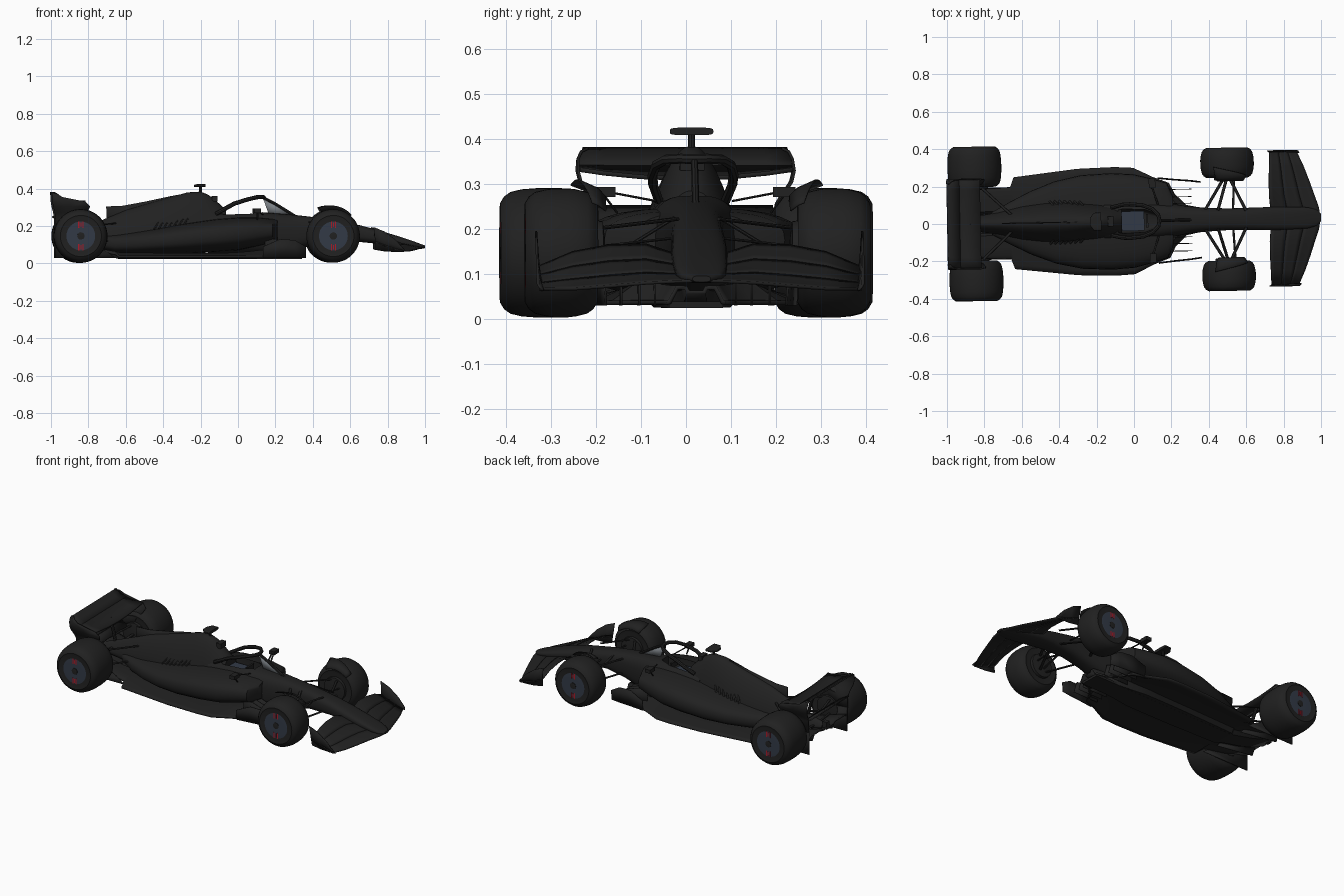
import bpy, bmesh, math
from mathutils import Matrix, Vector

if "Cube" in bpy.data.objects:
    bpy.data.objects.remove(bpy.data.objects["Cube"])


def material(name, rgb):
    m = bpy.data.materials.new(name)
    m.use_nodes = True
    m.diffuse_color = (*rgb, 1)
    bsdf = m.node_tree.nodes["Principled BSDF"]
    bsdf.inputs["Base Color"].default_value = (*rgb, 1)
    bsdf.inputs["Roughness"].default_value = 0.6
    return m


BLACK = material("carbon black", (0.015, 0.015, 0.015))
BLUE = material("blue grey", (0.032, 0.042, 0.062))
RED = material("red", (0.4, 0.01, 0.02))
GLASS = material("screen grey", (0.2, 0.22, 0.24))
PARTS = []


def build(name, verts, faces, mat=BLACK, solid=0):
    me = bpy.data.meshes.new(name)
    me.from_pydata(verts, [], faces)
    bm = bmesh.new()
    bm.from_mesh(me)
    bmesh.ops.remove_doubles(bm, verts=bm.verts, dist=1e-5)
    bmesh.ops.recalc_face_normals(bm, faces=bm.faces)
    bm.to_mesh(me)
    bm.free()
    me.materials.append(mat)
    ob = bpy.data.objects.new(name, me)
    bpy.context.collection.objects.link(ob)
    if solid:
        mod = ob.modifiers.new("thickness", 'SOLIDIFY')
        mod.thickness, mod.offset = solid, 0
    PARTS.append(ob)
    return ob


def sheet(name, rows, solid=0.005, mat=BLACK, ring=False, caps=False):
    """Skin rows of points; ring closes each row, caps fills both ends."""
    n, verts = len(rows[0]), [p for r in rows for p in r]
    faces = [(i*n+j, i*n+(j+1) % n, (i+1)*n+(j+1) % n, (i+1)*n+j)
             for i in range(len(rows)-1) for j in range(n if ring else n-1)]
    if caps:
        faces += [tuple(range(n)), tuple(range(len(verts)-n, len(verts)))]
    return build(name, verts, faces, mat, solid)


def hull(name, sections, power=2.6, taper=0.0, n=32):
    """Loft rounded sections (x, half width, bottom, top)."""
    rows = []
    for x, w, lo, hi in sections:
        row = []
        for k in range(n):
            a = 2*math.pi*k/n
            c, s = math.cos(a), math.sin(a)
            c = math.copysign(abs(c)**(2/power), c)
            s = math.copysign(abs(s)**(2/power), s)
            row.append((x, w*c*(1-taper*s), (lo+hi)/2+(hi-lo)/2*s))
        rows.append(row)
    return sheet(name, rows, 0, ring=True, caps=True)


def plate(name, pts, y, solid=0.006, mat=BLACK):
    """Flat upright plate from (x, z) points."""
    return build(name, [(x, y, z) for x, z in pts], [tuple(range(len(pts)))], mat, solid)


def box(name, c, size, mat=BLACK):
    s = [v/2 for v in size]
    rows = [[(c[0]+i*s[0], c[1]+j*s[1], c[2]+k*s[2])
             for j, k in ((-1, -1), (1, -1), (1, 1), (-1, 1))] for i in (-1, 1)]
    return sheet(name, rows, 0, mat, True, True)


def tube(name, pts, r, flat=1.0, n=8):
    rows = []
    for i, p in enumerate(pts):
        d = Vector(pts[min(i+1, len(pts)-1)]) - Vector(pts[max(i-1, 0)])
        u = d.cross(Vector((0, 0, 1)) if abs(d.normalized().z) < 0.9 else Vector((1, 0, 0))).normalized()
        v = d.cross(u).normalized()
        rows.append([Vector(p)+u*r*math.cos(2*math.pi*k/n)+v*r*flat*math.sin(2*math.pi*k/n) for k in range(n)])
    return sheet(name, rows, 0, ring=True, caps=True)


def spin(name, profile, cx, cz, side, mat=BLACK, n=48):
    """Turn (radius, y) points round an axle along y."""
    rows = [[(cx+r*math.cos(2*math.pi*k/n), side*y, cz+r*math.sin(2*math.pi*k/n)) for k in range(n)]
            for r, y in profile]
    return sheet(name, rows, 0, mat, True, True)


# Monocoque with nose, sidepods, and the cockpit cut through both
tub = hull("chassis_and_nose", [
    (-.16, .1, .05, .27), (0, .105, .05, .275), (.12, .1, .05, .275), (.2, .09, .05, .268),
    (.28, .075, .06, .262), (.37, .065, .09, .252), (.5, .058, .115, .235), (.65, .06, .115, .205),
    (.75, .062, .105, .178), (.85, .06, .092, .148), (.93, .056, .085, .122), (.975, .044, .08, .105),
    (1, .02, .082, .096)], 2.8)
pods = hull("sidepods", [
    (.21, .13, .12, .235), (.18, .2, .11, .24), (.1, .225, .09, .247), (0, .25, .07, .247), (-.12, .258, .06, .238),
    (-.28, .25, .052, .215), (-.42, .22, .05, .19), (-.55, .17, .05, .17), (-.66, .115, .055, .155),
    (-.76, .06, .08, .15)], 2.7)
cutter = hull("cockpit_cutter", [(-.085, .06, .18, .5), (-.06, .066, .18, .5), (.06, .06, .18, .5),
                                 (.13, .035, .18, .5)], 6)
for ob in (tub, pods):
    cut = ob.modifiers.new("cockpit", 'BOOLEAN')
    cut.operation, cut.object = 'DIFFERENCE', cutter
    bpy.context.view_layer.objects.active = ob
    bpy.ops.object.modifier_apply(modifier="cockpit")
PARTS.remove(cutter)
bpy.data.objects.remove(cutter)
box("seat", (-.01, 0, .205), (.13, .105, .05), BLUE)
box("steering_wheel", (.07, 0, .25), (.012, .07, .03))

# Engine cover and fin
hull("engine_cover", [
    (-.065, .085, .08, .285), (-.09, .085, .08, .31), (-.12, .085, .08, .338), (-.16, .085, .08, .368),
    (-.2, .088, .08, .384), (-.27, .092, .08, .38), (-.36, .1, .08, .355), (-.48, .095, .08, .32),
    (-.6, .08, .08, .285), (-.72, .055, .08, .235), (-.88, .03, .1, .17), (-.95, .02, .12, .15)], 2.4, .42)
plate("engine_fin", [(-.7, .2), (-.705, .305), (-.62, .308), (-.5, .33), (-.36, .36), (-.25, .38), (-.25, .2)], 0)
box("air_intake", (-.125, 0, .345), (.03, .055, .03))
tube("camera_stalk", [(-.2, 0, .37), (-.2, 0, .415)], .008)
hull("camera_bar", [(-.235, .02, .41, .42), (-.215, .048, .408, .425), (-.175, .048, .408, .425)], 4)

# Floor with a venturi tunnel each side, rising into the diffuser: x, half width, tunnel, centre
floor = [(.35, .065, .07, .06), (.28, .08, .07, .04), (.22, .14, .075, .03), (.19, .2, .075, .03),
         (.1, .235, .065, .03), (.06, .255, .06, .03), (0, .284, .055, .03), (-.1, .29, .05, .03),
         (-.3, .284, .05, .03), (-.64, .245, .055, .03), (-.66, .19, .06, .035), (-.82, .19, .09, .07),
         (-.98, .19, .14, .13)]
rows = []
for x, w, h, c in floor:
    half = [(w, .036 if x > -.65 else h-.01), (w*.9, .038 if x > -.65 else h), (w*.65, h), (w*.35, h), (w*.28, c)]
    rows.append([(x, -y, z) for y, z in half] + [(x, y, z) for y, z in half[::-1]])
sheet("floor_and_diffuser", rows, .01)
box("plank", (-.15, 0, .032), (.98, .12, .014))

# Front wing in three elements: y, leading x, trailing x, leading z, trailing z
stations = [(0, .998, .76, .085, .12), (.06, .988, .73, .083, .145), (.12, .967, .725, .08, .165),
            (.2, .94, .725, .073, .163), (.28, .91, .728, .067, .148), (.358, .875, .73, .066, .115)]
full = [(-s[0], *s[1:]) for s in stations[:0:-1]] + stations
for name, a, b in (("main", 0, .33), ("middle", .335, .665), ("upper", .67, 1)):
    rows = []
    for y, lx, tx, lz, tz in full:
        ts = [a+(b-a)*k/4 for k in range(5)]
        rows.append([(lx+(tx-lx)*t, y, lz+(tz-lz)*t**1.25) for t in ts])
    sheet("front_wing_" + name, rows, .007)

# Rear wing
span = [-.236, -.18, -.1, 0, .1, .18, .236]
sheet("rear_wing_main", [[(-.82, y, .312+.35*y*y), (-.88, y, .312+.35*y*y), (-.935, y, .337)] for y in span], .01)
sheet("rear_wing_flap", [[(-.932, y, .34), (-.965, y, .352), (-.997, y*.96, .379)] for y in span], .008)
for i, z in enumerate((.185, .215)):
    sheet(f"beam_wing_{i}", [[(-.89-.04*i, y, z), (-.95-.04*i, y, z+.035)] for y in (-.195, 0, .195)], .007)
tube("rear_wing_pylon", [(-.84, 0, .15), (-.86, 0, .24), (-.885, 0, .315)], .01)
box("rear_light", (-.965, 0, .14), (.03, .03, .045))

# Halo and the screen under its pillar
hoop = [(-.12, .075, .265), (-.06, .088, .298), (-.02, .09, .32), (.05, .083, .342), (.1, .062, .354),
        (.13, .03, .356)]
tube("halo_hoop", hoop + [(.137, 0, .355)] + [(x, -y, z) for x, y, z in hoop[::-1]], .011)
tube("halo_pillar", [(.135, 0, .352), (.2, 0, .318), (.31, 0, .25)], .008)
plate("screen", [(.135, .345), (.2, .313), (.285, .262), (.165, .262)], 0, .004, GLASS)


def wheel(label, cx, r, inner, outer, s):
    """Tyre, coloured cover, hub nut, marks and inner drum."""
    cz, w = .147, outer-inner
    half = [(.095, 0), (.11, -.003), (.125, .006), (.135, .02), (.141, .045), (r, .4*w)]
    prof = [(q, outer-d) for q, d in half] + [(q, inner+d) for q, d in half[::-1]]
    spin(label + "_tyre", prof, cx, cz, s)
    spin(label + "_cover", [(.096, outer-.012), (.094, outer-.001), (.06, outer+.001), (.02, outer)],
         cx, cz, s, BLUE)
    spin(label + "_hub", [(.02, outer-.01), (.019, outer+.002), (.008, outer+.003)], cx, cz, s, n=20)
    spin(label + "_drum", [(.075, inner+.02), (.07, inner-.015), (.03, inner-.02)], cx, cz, s, n=32)
    for up in (-1, 1):
        for k, length in enumerate((.034, .024, .034)):
            box(f"{label}_mark_{up}_{k}", (cx+(k-1)*.011, s*(outer-.0005), cz+up*.06),
                (.006, .005, length), RED)


# Paired parts
for s, side in ((1, "left"), (-1, "right")):
    wheel(side + "_front", .503, .143, .225, .38, s)
    wheel(side + "_rear", -.848, .144, .2, .41, s)

    def arm(name, a, b, r=.008):
        tube(f"{side}_{name}", [(p[0], s*p[1], p[2]) for p in (a, b)], r, .5)
    for z, zi in ((.2, .222), (.11, .135)):
        arm("front_arm_fore", (.51, .23, z), (.6, .045, zi))
        arm("front_arm_aft", (.49, .23, z), (.38, .05, zi))
        arm("rear_arm_fore", (-.83, .21, z), (-.65, .04, z+.015))
        arm("rear_arm_aft", (-.86, .21, z), (-.9, .02, z-.02 if z > .15 else z+.02))
    arm("front_push_rod", (.5, .22, .12), (.45, .05, .225))
    arm("front_steering_rod", (.54, .23, .16), (.53, .05, .18), .006)
    arm("drive_shaft", (-.848, .21, .147), (-.848, .02, .147), .011)
    # Deflectors beside the front tyres, growing taller towards the back
    rows = []
    for k in range(9):
        a, t = math.radians(48+k*8.5), k/8
        rows.append([(.503+q*math.cos(a), s*y, .147+q*math.sin(a))
                     for q, y in ((.125, .205), (.143, .222), (.15+.018*t, .235+.045*t))])
    sheet(side + "_tyre_deflector", rows, .004)
    # Front wing endplate, flared outward at the top
    rows = [[(x, s*.35, lo), (x-.005, s*.358, (lo+hi)/2), (x-.012, s*.362, hi)]
            for x, lo, hi in ((.89, .064, .08), (.85, .062, .125), (.79, .065, .17), (.73, .075, .195))]
    sheet(side + "_front_endplate", rows, .005)
    # Rear wing endplate: y, z, front x, back x
    curl = [(.215, .379, -.985, -1), (.23, .372, -.97, -1), (.238, .355, -.945, -.999), (.24, .33, -.82, -.997),
            (.234, .305, -.795, -.993), (.215, .275, -.81, -.985), (.198, .24, -.84, -.98), (.195, .17, -.87, -.98)]
    sheet(side + "_rear_endplate", [[(f, s*y, z), ((f+b)/2, s*y, z), (b, s*y, z)] for y, z, f, b in curl], .006)
    plate(side + "_diffuser_wall", [(-.66, .03), (-.98, .03), (-.98, .18), (-.9, .17), (-.7, .06)], s*.19)
    plate(side + "_diffuser_strake", [(-.68, .035), (-.94, .07), (-.96, .13), (-.7, .06)], s*.1, .004)
    # Floor fences and mirrors
    sheet(side + "_floor_fence", [[(x, s*y, .03), (x, s*(y+.004), h)] for x, y, h in
                                  ((.13, .225, .09), (.22, .215, .13), (.3, .208, .125), (.36, .2, .09))], .005)
    for y in (.09, .125, .165):
        plate(side + "_floor_strake", [(.14, .03), (.31, .03), (.29, .1), (.2, .13), (.14, .13)], s*y, .004)
    box(side + "_mirror", (.1, s*.2, .282), (.035, .05, .022))
    arm("mirror_stay", (.1, .2, .275), (.1, .17, .235), .005)
    arm("mirror_strut", (.1, .18, .28), (.13, .085, .262), .005)
    # Cooling slats on the engine cover flank
    for k in range(7):
        x = -.27-k*.026
        arm("cooling_slat", (x, .088, .24-.003*k), (x-.025, .115, .2-.003*k), .006)

# Smooth shading, then settle the car at its slight heading
bpy.ops.object.select_all(action='DESELECT')
heading = Matrix.Translation((0, .016, 0)) @ Matrix.Rotation(.0185, 4, 'Z')
for ob in PARTS:
    ob.matrix_world = heading @ ob.matrix_world
    ob.select_set(True)
bpy.context.view_layer.objects.active = PARTS[0]
bpy.ops.object.shade_smooth_by_angle(angle=math.radians(35))
